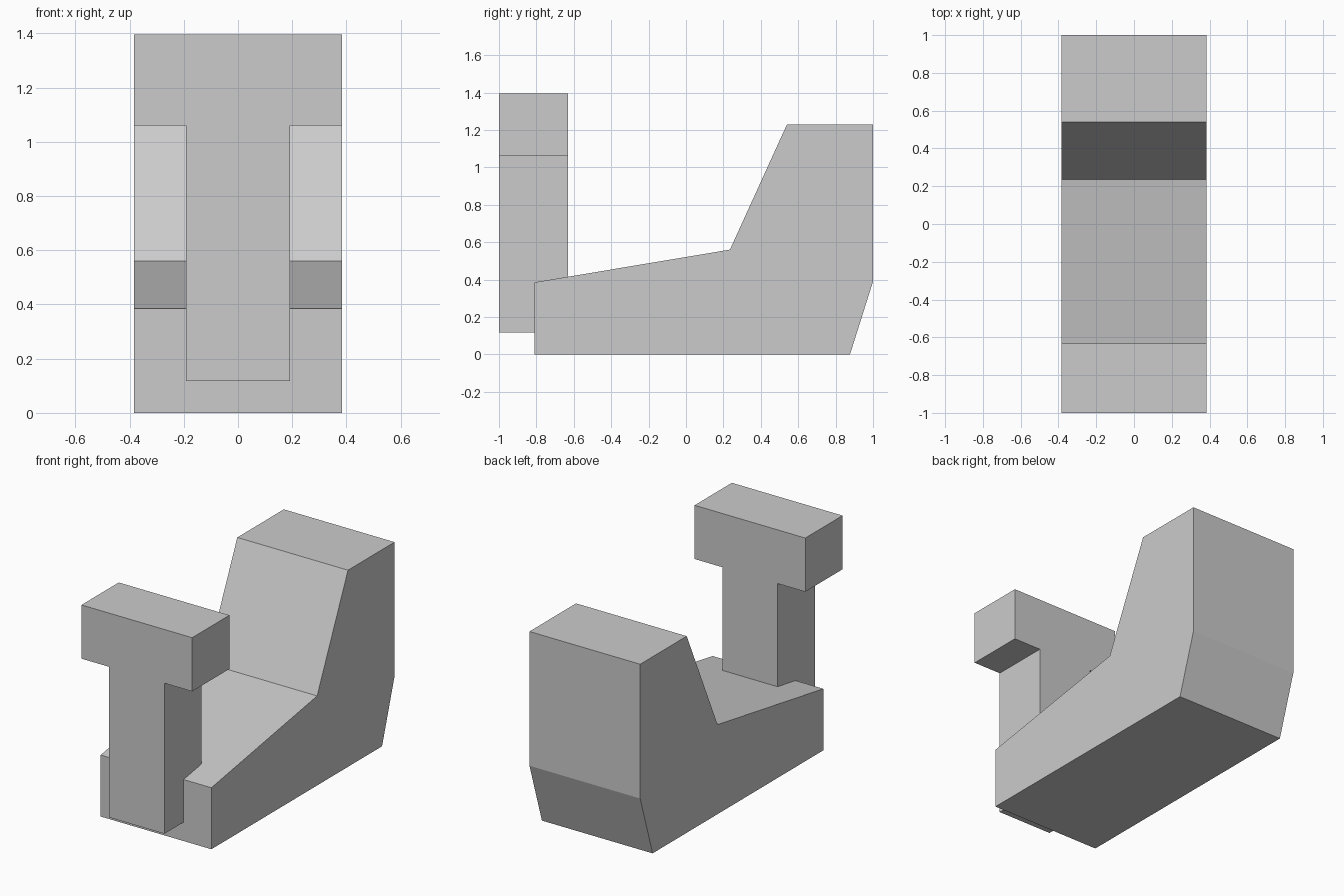
import bpy, bmesh
from mathutils import Vector

if "Cube" in bpy.data.objects:
    bpy.data.objects.remove(bpy.data.objects["Cube"])


def prism(name, points, offset):
    """Extrude a closed planar outline along offset."""
    bm = bmesh.new()
    face = bm.faces.new([bm.verts.new(p) for p in points])
    result = bmesh.ops.extrude_face_region(bm, geom=[face], use_keep_orig=True)
    verts = [g for g in result["geom"] if isinstance(g, bmesh.types.BMVert)]
    bmesh.ops.translate(bm, verts=verts, vec=Vector(offset))
    bmesh.ops.recalc_face_normals(bm, faces=bm.faces)
    mesh = bpy.data.meshes.new(name)
    bm.to_mesh(mesh)
    bm.free()
    obj = bpy.data.objects.new(name, mesh)
    bpy.context.collection.objects.link(obj)
    return obj


HALF_W = 0.383
STEM_W = 0.191

# Body: side profile (y, z) extruded across the width
side = [(-0.81, 0), (0.877, 0), (1, 0.39), (1, 1.23),
        (0.54, 1.23), (0.235, 0.56), (-0.81, 0.385)]
prism("body", [(-HALF_W, y, z) for y, z in side], (2 * HALF_W, 0, 0))

# T-shaped front post: right half of the outline (x, z), mirrored
half = [(STEM_W, 0.118), (STEM_W, 1.06), (HALF_W, 1.06), (HALF_W, 1.396)]
outline = half + [(-x, z) for x, z in reversed(half)]
prism("front_post", [(x, -1, z) for x, z in outline], (0, 0.368, 0))
